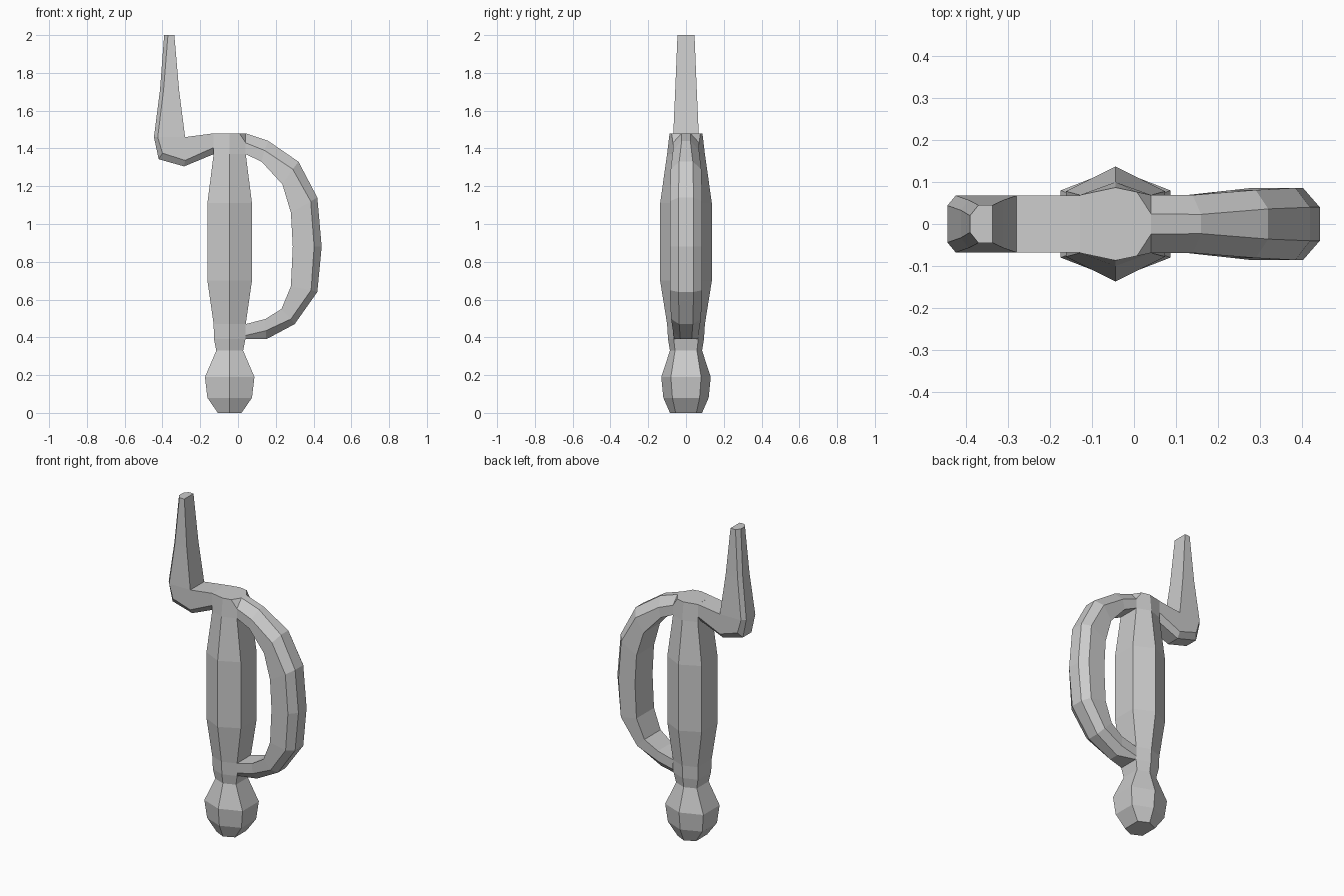
import bpy, bmesh
from mathutils import Vector


def loft(name, rings, cap_start=True, cap_end=True):
    """Skin a list of equal-length closed rings, return the bmesh-built object."""
    bm = bmesh.new()
    vs = [[bm.verts.new(p) for p in r] for r in rings]
    n = len(rings[0])
    for a, b in zip(vs, vs[1:]):
        for i in range(n):
            j = (i + 1) % n
            bm.faces.new((a[i], a[j], b[j], b[i]))
    if cap_start:
        bm.faces.new(vs[0][::-1])
    if cap_end:
        bm.faces.new(vs[-1])
    bmesh.ops.remove_doubles(bm, verts=bm.verts, dist=0.0005)
    bmesh.ops.recalc_face_normals(bm, faces=bm.faces)
    me = bpy.data.meshes.new(name)
    bm.to_mesh(me)
    bm.free()
    ob = bpy.data.objects.new(name, me)
    bpy.context.collection.objects.link(ob)
    return ob


def band(inner, chamfer, outer, w_in, w_ch, w_out):
    """Six-point section across y: inner edge, chamfer edge, outer edge."""
    rows = ((inner, w_in), (chamfer, w_ch), (outer, w_out))
    return ([(p[0], -w, p[1]) for p, w in rows] +
            [(p[0], w, p[1]) for p, w in reversed(rows)])


# Grip and pommel: hexagonal rings (z, half x, half y at middle, half y at side)
CX = -0.044
profile = [
    (0.00, 0.063, 0.085, 0.055), (0.08, 0.118, 0.120, 0.072),
    (0.19, 0.131, 0.131, 0.080), (0.33, 0.071, 0.085, 0.058),
    (0.39, 0.083, 0.095, 0.065), (0.47, 0.085, 0.100, 0.068),
    (0.70, 0.118, 0.137, 0.078), (1.11, 0.118, 0.137, 0.078),
    (1.37, 0.085, 0.100, 0.069), (1.48, 0.085, 0.087, 0.069),
]
grip = loft("grip", [
    [(CX, -m, z), (CX + h, -s, z), (CX + h, s, z),
     (CX, m, z), (CX - h, s, z), (CX - h, -s, z)]
    for z, h, m, s in profile])

# Slanted corner cuts on top of the grip where the hand guard starts
bm = bmesh.new()
bm.from_mesh(grip.data)
for side in (-1, 1):
    cut = bmesh.ops.bisect_plane(
        bm, geom=bm.verts[:] + bm.edges[:] + bm.faces[:],
        plane_co=Vector((0.0, 0.087 * side, 1.48)),
        plane_no=Vector((0.0031, 0.002 * side, 0.0018)), clear_outer=True)
    rim = [e for e in bm.edges if e.is_boundary]
    bmesh.ops.holes_fill(bm, edges=rim, sides=0)
bmesh.ops.recalc_face_normals(bm, faces=bm.faces)
bm.to_mesh(grip.data)
bm.free()

# Side arm bending up into the spike
arm = [
    ((-0.128, 1.48), (-0.128, 1.405), (-0.128, 1.37), 0.068, 0.068, 0.042),
    ((-0.28, 1.46), (-0.28, 1.337), (-0.285, 1.305), 0.068, 0.068, 0.042),
    ((-0.28, 1.46), (-0.40, 1.375), (-0.42, 1.343), 0.068, 0.068, 0.042),
    ((-0.28, 1.46), (-0.425, 1.46), (-0.445, 1.46), 0.068, 0.068, 0.044),
    ((-0.312, 1.71), (-0.394, 1.71), (-0.413, 1.71), 0.057, 0.057, 0.033),
    ((-0.337, 2.00), (-0.371, 2.00), (-0.391, 2.00), 0.045, 0.045, 0.020),
]
loft("arm_and_spike", [band(*s) for s in arm], cap_start=False)

# Curved hand guard
guard = [
    ((0.04, 1.37), (0.04, 1.43), (0.04, 1.48), 0.069, 0.069, 0.024),
    ((0.125, 1.33), (0.14, 1.39), (0.16, 1.44), 0.069, 0.069, 0.023),
    ((0.235, 1.21), (0.29, 1.29), (0.32, 1.33), 0.081, 0.081, 0.036),
    ((0.28, 1.06), (0.385, 1.12), (0.42, 1.14), 0.086, 0.086, 0.040),
    ((0.29, 0.88), (0.403, 0.88), (0.443, 0.88), 0.086, 0.086, 0.040),
    ((0.28, 0.67), (0.387, 0.65), (0.42, 0.64), 0.086, 0.086, 0.040),
    ((0.23, 0.55), (0.28, 0.497), (0.30, 0.47), 0.079, 0.079, 0.036),
    ((0.145, 0.497), (0.147, 0.435), (0.15, 0.39), 0.069, 0.069, 0.030),
    ((0.04, 0.47), (0.04, 0.41), (0.04, 0.39), 0.068, 0.068, 0.062),
]
loft("hand_guard", [band(*s) for s in guard], cap_start=False, cap_end=False)
